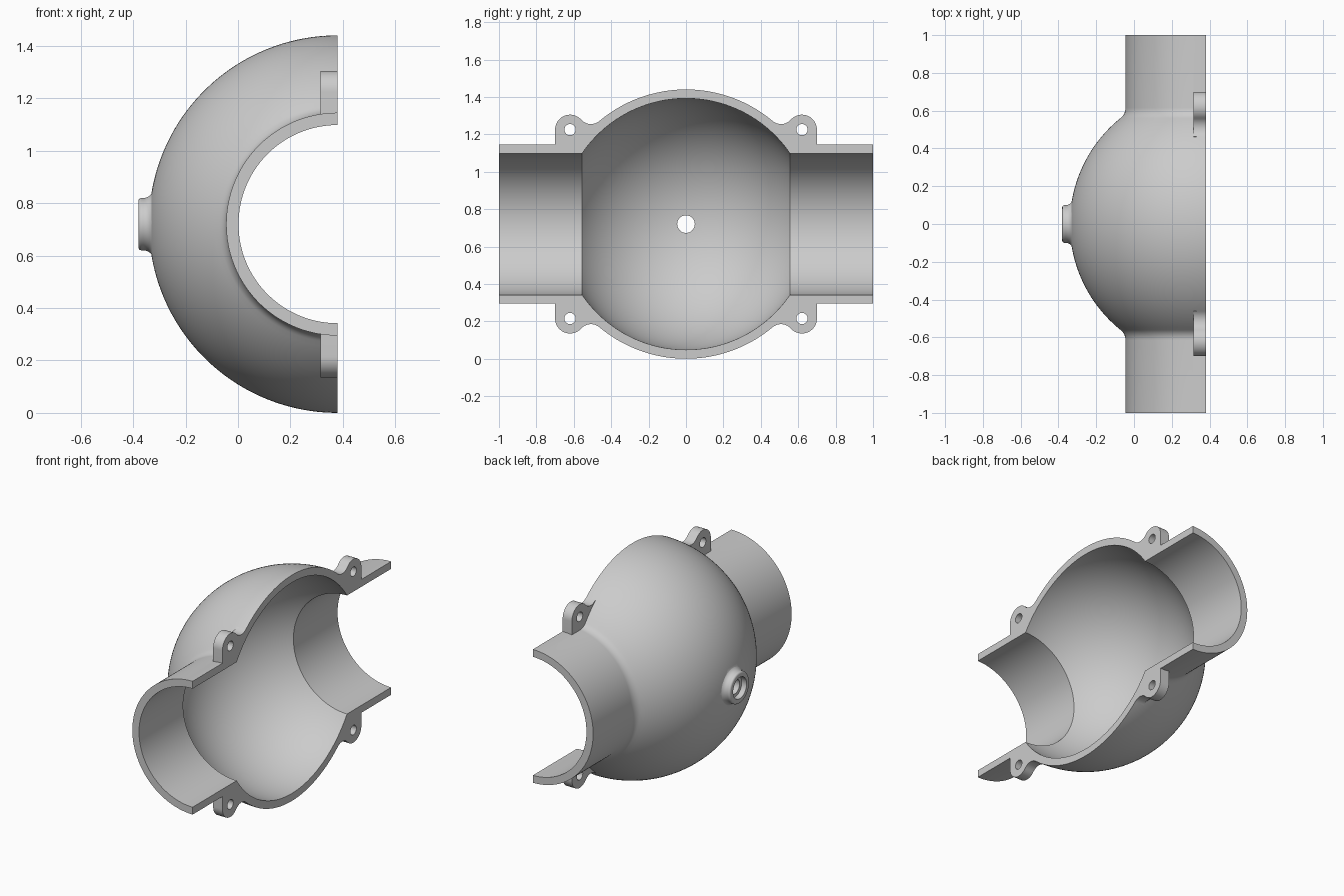
import bpy, bmesh
from math import pi, sin, cos, atan2, sqrt, acos, hypot
from mathutils import Vector

if "Cube" in bpy.data.objects:
    bpy.data.objects.remove(bpy.data.objects["Cube"], do_unlink=True)

CX, CZ = 0.38, 0.72                    # pipe axis, lying in the split plane
BALL_OUT, BALL_IN = 0.72, 0.672
PIPE_OUT, PIPE_IN = 0.425, 0.378
EAR_Y, EAR_Z, EAR_R = 0.62, 0.505, 0.08

grey = bpy.data.materials.new("plain_grey")
grey.use_nodes = True
grey.diffuse_color = (0.6, 0.6, 0.6, 1)
grey.node_tree.nodes["Principled BSDF"].inputs["Base Color"].default_value = (0.6, 0.6, 0.6, 1)


def arc(center, radius, start, end, steps):
    return [(center[0] + radius * cos(start + (end - start) * i / steps),
             center[1] + radius * sin(start + (end - start) * i / steps))
            for i in range(steps + 1)]


def finish(bm, name):
    bmesh.ops.recalc_face_normals(bm, faces=bm.faces)
    mesh = bpy.data.meshes.new(name)
    bm.to_mesh(mesh)
    bm.free()
    mesh.materials.append(grey)
    obj = bpy.data.objects.new(name, mesh)
    bpy.context.collection.objects.link(obj)
    return obj


def revolve(name, profile, place, segments):
    """Turn a closed (along, radius) profile into a ring-shaped solid."""
    bm = bmesh.new()
    rings = []
    for s in range(segments):
        t = 2 * pi * (s + 0.5) / segments
        rings.append([bm.verts.new(place(a, r * cos(t), r * sin(t))) for a, r in profile])
    n = len(profile)
    for s in range(segments):
        here, there = rings[s], rings[(s + 1) % segments]
        for i in range(n):
            j = (i + 1) % n
            bm.faces.new((here[i], here[j], there[j], there[i]))
    return finish(bm, name)


def cylinder(name, x0, x1, y, z, radius):
    bpy.ops.mesh.primitive_cylinder_add(vertices=48, radius=radius, depth=x1 - x0,
                                        location=((x0 + x1) / 2, y, z),
                                        rotation=(0, pi / 2, 0))
    bpy.context.object.name = name
    bpy.context.object.data.materials.append(grey)
    return bpy.context.object


def combine(body, other, operation):
    mod = body.modifiers.new(operation.lower(), "BOOLEAN")
    mod.operation, mod.solver, mod.object = operation, "EXACT", other
    bpy.context.view_layer.objects.active = body
    bpy.ops.object.modifier_apply(modifier=mod.name)
    bpy.data.objects.remove(other, do_unlink=True)


# Shell: ball with a pipe at each end and a fillet between them
FILLET = 0.07
fr = PIPE_OUT + FILLET
fy = sqrt((BALL_OUT + FILLET) ** 2 - fr ** 2)
tilt = atan2(fr, fy)
fillet = arc((fy, fr), FILLET, -pi / 2, tilt - pi, 8)
outer = [(1, PIPE_OUT)] + fillet
outer += arc((0, 0), BALL_OUT, tilt, pi - tilt, 56)[1:-1]
outer += [(-y, r) for y, r in reversed(fillet)] + [(-1, PIPE_OUT)]
mouth = acos(sqrt(BALL_IN ** 2 - PIPE_IN ** 2) / BALL_IN)
inner = [(-1, PIPE_IN)] + arc((0, 0), BALL_IN, pi - mouth, mouth, 56) + [(1, PIPE_IN)]
body = revolve("half_housing", outer + inner,
               lambda a, u, v: (CX + u, a, CZ + v), 160)

# Boss on the ball, with a rounded rim and flared foot
boss_profile = [(-0.30, 0.03), (-0.38, 0.03)]
boss_profile += arc((-0.368, 0.088), 0.012, pi, pi / 2, 5)
boss_profile += arc((-0.361, 0.138), 0.038, -pi / 2, -0.1, 8)
boss_profile += [(-0.30, 0.145)]
boss = revolve("boss", boss_profile, lambda a, u, v: (a, u, CZ + v), 64)
combine(body, boss, "UNION")

# Screw ears: rounded tab blended into the ball
BLEND = 0.07
d = hypot(EAR_Y, EAR_Z)
far, near = BALL_OUT + BLEND, EAR_R + BLEND
swing = atan2(EAR_Z, EAR_Y) + acos((d * d + far * far - near * near) / (2 * d * far))
by, bz = far * cos(swing), far * sin(swing)
to_blend = atan2(bz - EAR_Z, by - EAR_Y)
outline = [(EAR_Y + EAR_R, 0.4)]
outline += arc((EAR_Y, EAR_Z), EAR_R, 0, to_blend, 20)
outline += arc((by, bz), BLEND, to_blend - pi, swing - pi, 12)[1:]
outline += [(0.695 * cos(swing), 0.695 * sin(swing)), (0.56, 0.4)]


def ear(sy, sz):
    bm = bmesh.new()
    face = bm.faces.new([bm.verts.new((0.315, sy * y, CZ + sz * z)) for y, z in outline])
    made = bmesh.ops.extrude_face_region(bm, geom=[face])["geom"]
    moved = [v for v in made if isinstance(v, bmesh.types.BMVert)]
    bmesh.ops.translate(bm, verts=moved, vec=Vector((0.13, 0, 0)))
    return finish(bm, "ear")


corners = [(sy, sz) for sy in (-1, 1) for sz in (-1, 1)]
for sy, sz in corners:
    combine(body, ear(sy, sz), "UNION")

# Split: remove the other half
bpy.ops.mesh.primitive_cube_add(size=3, location=(CX + 1.5, 0, CZ))
half_cutter = bpy.context.object
half_cutter.data.materials.append(grey)
combine(body, half_cutter, "DIFFERENCE")

# Screw holes, and the stepped bore through the boss
for sy, sz in corners:
    combine(body, cylinder("screw_hole", 0.25, 0.5, sy * EAR_Y, CZ + sz * EAR_Z, 0.03),
            "DIFFERENCE")
combine(body, cylinder("bore", -0.5, -0.2, 0, CZ, 0.047), "DIFFERENCE")
combine(body, cylinder("counterbore", -0.5, -0.345, 0, CZ, 0.068), "DIFFERENCE")

# Smooth the curved surfaces, keep the rims crisp
bpy.ops.object.select_all(action="DESELECT")
body.select_set(True)
bpy.context.view_layer.objects.active = body
bpy.ops.object.shade_smooth_by_angle(angle=pi / 6)
